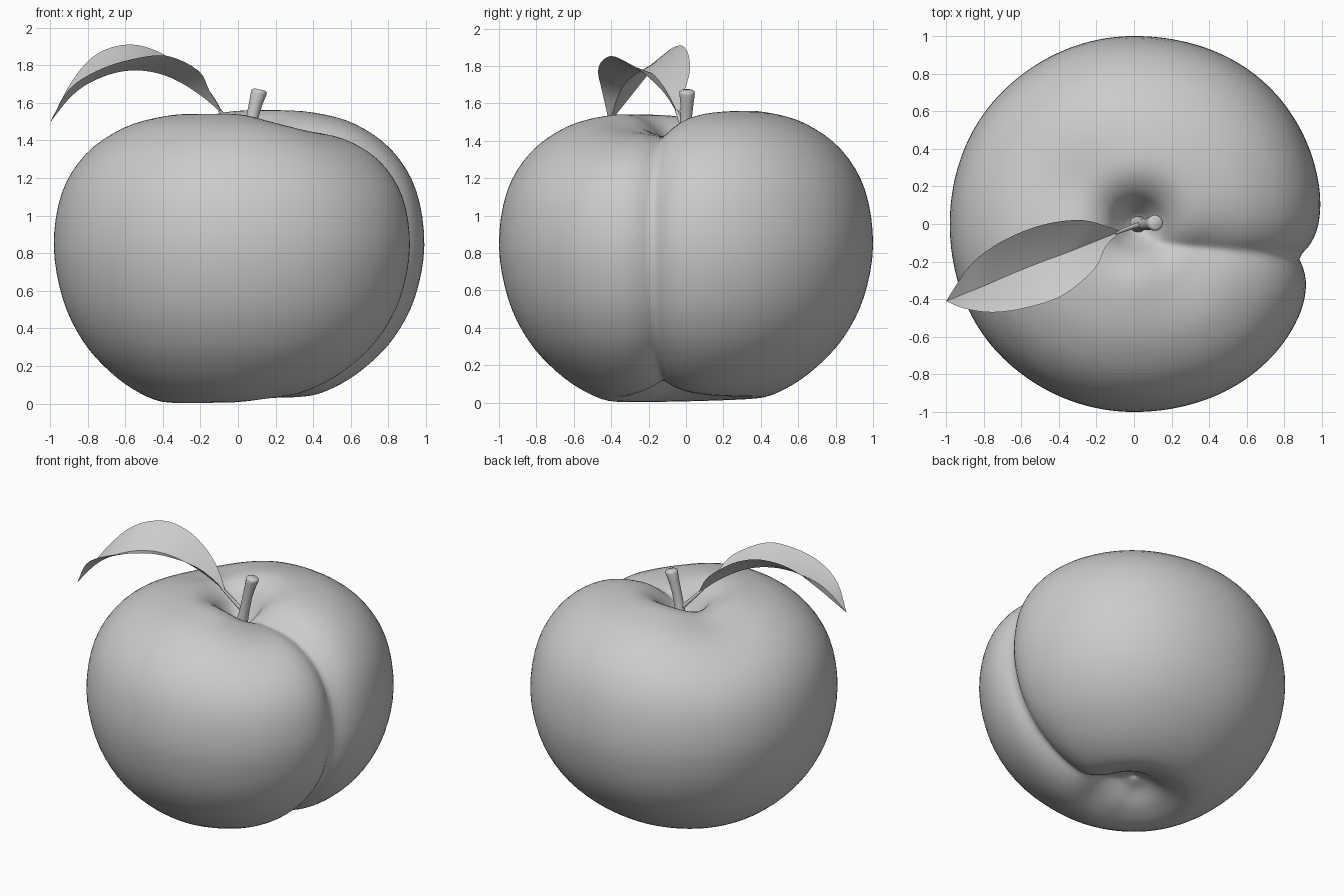
import bpy, math
from mathutils import Vector

if "Cube" in bpy.data.objects:
    bpy.data.objects.remove(bpy.data.objects["Cube"])


def smooth_path(pts, n):
    """Catmull-Rom spline through pts, n steps per span."""
    p = [Vector(q) for q in pts]
    p = [2 * p[0] - p[1]] + p + [2 * p[-1] - p[-2]]
    out = []
    for i in range(1, len(p) - 2):
        a, b, c, d = p[i - 1:i + 3]
        for k in range(n):
            t = k / n
            out.append(0.5 * (2 * b + (c - a) * t + (2 * a - 5 * b + 4 * c - d) * t ** 2
                              + (3 * b - a - 3 * c + d) * t ** 3))
    return out + [p[-2]]


def make_object(name, verts, faces, angle=50):
    me = bpy.data.meshes.new(name)
    me.from_pydata([tuple(v) for v in verts], [], faces)
    ob = bpy.data.objects.new(name, me)
    bpy.context.collection.objects.link(ob)
    bpy.ops.object.select_all(action='DESELECT')
    ob.select_set(True)
    bpy.context.view_layer.objects.active = ob
    bpy.ops.object.shade_smooth_by_angle(angle=math.radians(angle))
    return ob


def loft(name, rings, angle=50):
    """Closed tube through equal rings, capped at both ends."""
    n = len(rings[0])
    verts = [v for r in rings for v in r]
    faces = [(i * n + j, i * n + (j + 1) % n, (i + 1) * n + (j + 1) % n, (i + 1) * n + j)
             for i in range(len(rings) - 1) for j in range(n)]
    faces += [tuple(range(n))[::-1], tuple(range(len(verts) - n, len(verts)))]
    return make_object(name, verts, faces, angle)


def tube(name, path, n=14):
    """Round tube along (x, y, z, radius) points."""
    pts = [Vector(p[:3]) for p in path]
    axis = (pts[-1] - pts[0]).normalized()
    u = axis.cross(Vector((0, 1, 0))).normalized()
    v = axis.cross(u)
    return loft(name, [[c + p[3] * (u * math.cos(a) + v * math.sin(a))
                        for a in (2 * math.pi * k / n for k in range(n))]
                       for c, p in zip(pts, path)])


# Fruit body: revolved outline, slightly uneven, with a one-sided crease
profile = smooth_path([(0.005, 0.15, 0), (0.1, 0.12, 0), (0.22, 0.045, 0), (0.38, 0.003, 0),
                       (0.53, 0.05, 0), (0.69, 0.16, 0), (0.84, 0.325, 0), (0.95, 0.55, 0),
                       (1, 0.84, 0), (0.957, 1.13, 0), (0.83, 1.34, 0),
                       (0.64, 1.475, 0), (0.44, 1.532, 0), (0.29, 1.535, 0), (0.18, 1.475, 0),
                       (0.11, 1.38, 0), (0.05, 1.30, 0), (0.005, 1.28, 0)], 4)
# Radius every 45 degrees, starting at +x
RADII = (1.008, 1.024, 1.0, 0.993, 0.98, 0.997, 1.0, 1.02)


def bump(t, centre, width):
    a = (t - math.radians(centre) + math.pi) % (2 * math.pi) - math.pi
    return math.exp(-(a / width) ** 2)


def body_point(r, z, t):
    k = t / (math.pi / 4)
    i, w = int(k), 0.5 - 0.5 * math.cos(math.pi * (k % 1))
    R = RADII[i % 8] * (1 - w) + RADII[(i + 1) % 8] * w
    x = r * R * math.cos(t) + 0.02 * max(0, 1 - r) * z / 1.5
    y = r * R * math.sin(t)
    side = 0.5 + 0.5 * math.cos(t - 0.8)
    if z > 0.8:
        # rim is higher behind, lower at front right and back left
        h = (z - 0.8) / 0.75
        z += 0.024 * side * h
        z -= (0.068 * bump(t, 320, 0.55) + 0.06 * bump(t, 148, 0.6)) * h * min(1, r / 0.4)
    else:
        z += 0.028 * (0.5 + r) * side * (0.8 - z) / 0.8
    d = y + 0.1 + 0.1 * x
    f = min(1, max(0, (x + 0.05) / 0.25))
    g = f * f * (3 - 2 * f) * math.exp(-(math.hypot(d, 0.015) - 0.015) / 0.13)
    s = 1 - 0.112 * g
    return x * s, y * s, 0.8 + (z - 0.8) * (s - 0.02 * g * (1 - r))


N = 180
loft("fruit_body", [[body_point(q.x, q.y, 2 * math.pi * k / N) for k in range(N)]
                    for q in profile], 60)

# Stem, flared at both ends
tube("stem", [(0.015, 0, 1.24, 0.055), (0.025, 0, 1.30, 0.042), (0.05, 0, 1.4, 0.033),
              (0.075, 0, 1.52, 0.032), (0.095, 0.005, 1.6, 0.036), (0.11, 0.006, 1.65, 0.042),
              (0.114, 0.006, 1.662, 0.041), (0.117, 0.006, 1.67, 0.03)])

# Leaf stalk
tube("leaf_stalk", [(0.05, 0.0, 1.40, 0.016), (0.0, -0.012, 1.45, 0.013),
                    (-0.05, -0.03, 1.505, 0.011), (-0.1, -0.05, 1.56, 0.008)], 8)

# Leaf blade: folded along its midrib, arching to a drooping tip
base, tip = (-0.07, -0.038, 1.53), (-1, -0.41, 1.495)
front = smooth_path([base, (-0.15, -0.12, 1.66), (-0.21, -0.24, 1.77), (-0.38, -0.38, 1.85),
                     (-0.57, -0.445, 1.83), (-0.75, -0.47, 1.77), (-0.9, -0.45, 1.67), tip], 4)
rib = smooth_path([base, (-0.2, -0.09, 1.64), (-0.35, -0.15, 1.73), (-0.5, -0.205, 1.77),
                   (-0.65, -0.265, 1.76), (-0.8, -0.33, 1.70), (-0.9, -0.37, 1.62), tip], 4)
back = smooth_path([base, (-0.15, -0.01, 1.66), (-0.27, 0.02, 1.77), (-0.42, 0.01, 1.87),
                    (-0.58, -0.035, 1.91), (-0.75, -0.12, 1.86), (-0.88, -0.23, 1.72), tip], 4)
verts = []
for f, m, b in zip(front, rib, back):
    sag = Vector((0, 0, -0.05 * (f - b).length ** 2))
    verts += [f, (f + m) / 2 + sag, m, (m + b) / 2 + sag, b]
faces = [(i * 5 + j, i * 5 + j + 1, i * 5 + j + 6, i * 5 + j + 5)
         for i in range(len(rib) - 1) for j in range(4)]
make_object("leaf", verts, faces, 25)
